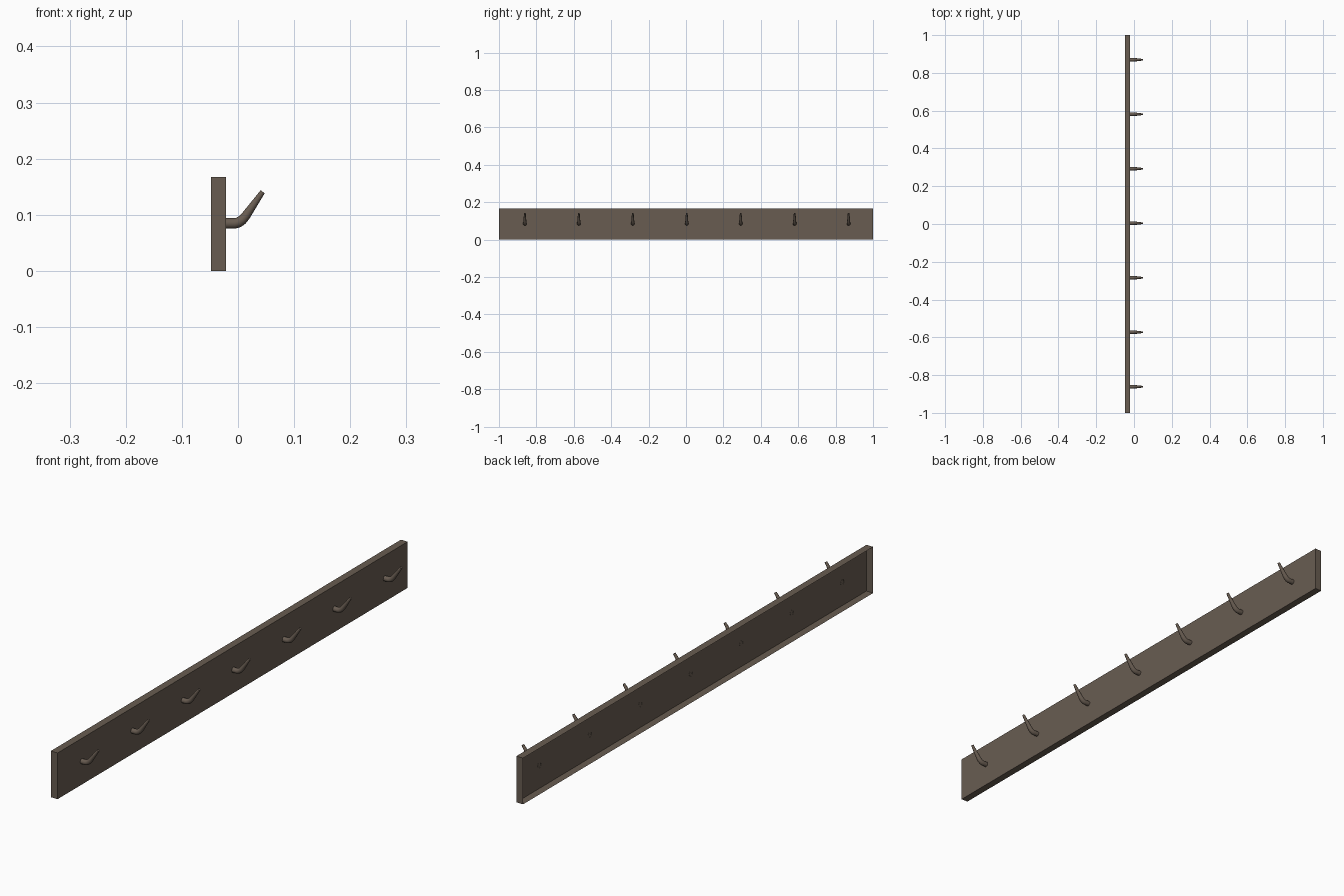
import bpy, bmesh, math
from mathutils import Vector

if "Cube" in bpy.data.objects:
    bpy.data.objects.remove(bpy.data.objects["Cube"])

wood = bpy.data.materials.new("dark_brown")
wood.diffuse_color = (0.14, 0.108, 0.083, 1)
wood.use_nodes = True
wood.node_tree.nodes["Principled BSDF"].inputs["Base Color"].default_value = wood.diffuse_color


def finish(bm, name, smooth=False):
    mesh = bpy.data.meshes.new(name)
    bm.to_mesh(mesh)
    bm.free()
    mesh.materials.append(wood)
    obj = bpy.data.objects.new(name, mesh)
    bpy.context.collection.objects.link(obj)
    if smooth:
        bpy.ops.object.select_all(action='DESELECT')
        obj.select_set(True)
        bpy.context.view_layer.objects.active = obj
        bpy.ops.object.shade_smooth_by_angle(angle=math.radians(40))
    return obj


# Wall board: a thin shell, open on the wall side
bm = bmesh.new()
bmesh.ops.create_cube(bm, size=1)
for v in bm.verts:
    v.co = Vector((-0.035 + v.co.x * 0.027, v.co.y * 2, 0.0835 + v.co.z * 0.167))
bm.normal_update()
bmesh.ops.delete(bm, geom=[f for f in bm.faces if f.normal.x < -0.5], context='FACES_ONLY')
finish(bm, "wall_board")

# Hook: tapered tube swept along a bent centre line (x, z, radius)
PATH = [(-0.022, 0.0845, 0.0093), (-0.006, 0.0845, 0.0093), (0.001, 0.0863, 0.0092),
        (0.0075, 0.0908, 0.0088), (0.0135, 0.0975, 0.0082), (0.044, 0.141, 0.0045)]
SIDES = 16


def hook(name, y):
    bm = bmesh.new()
    pts = [Vector((x, y, z)) for x, z, r in PATH]
    rings = []
    for i, p in enumerate(pts):
        t = (pts[min(i + 1, len(pts) - 1)] - pts[max(i - 1, 0)]).normalized()
        if i == 0:
            t = Vector((1, 0, 0))
        side = Vector((0, 1, 0))
        up = t.cross(side)
        r = PATH[i][2]
        rings.append([bm.verts.new(p + r * (math.cos(a) * side + math.sin(a) * up))
                      for a in (2 * math.pi * k / SIDES for k in range(SIDES))])
    for a, b in zip(rings, rings[1:]):
        for k in range(SIDES):
            n = (k + 1) % SIDES
            bm.faces.new((a[k], a[n], b[n], b[k]))
    bm.faces.new(rings[-1])
    bmesh.ops.recalc_face_normals(bm, faces=bm.faces[:])
    # keep the tip cap facing outwards
    bm.normal_update()
    if max(bm.faces, key=lambda f: len(f.verts)).normal.x < 0:
        bmesh.ops.reverse_faces(bm, faces=bm.faces[:])
    finish(bm, name, smooth=True)


for i in range(7):
    hook(f"hook_{i + 1}", 0.004 + (i - 3) * 0.2885)
